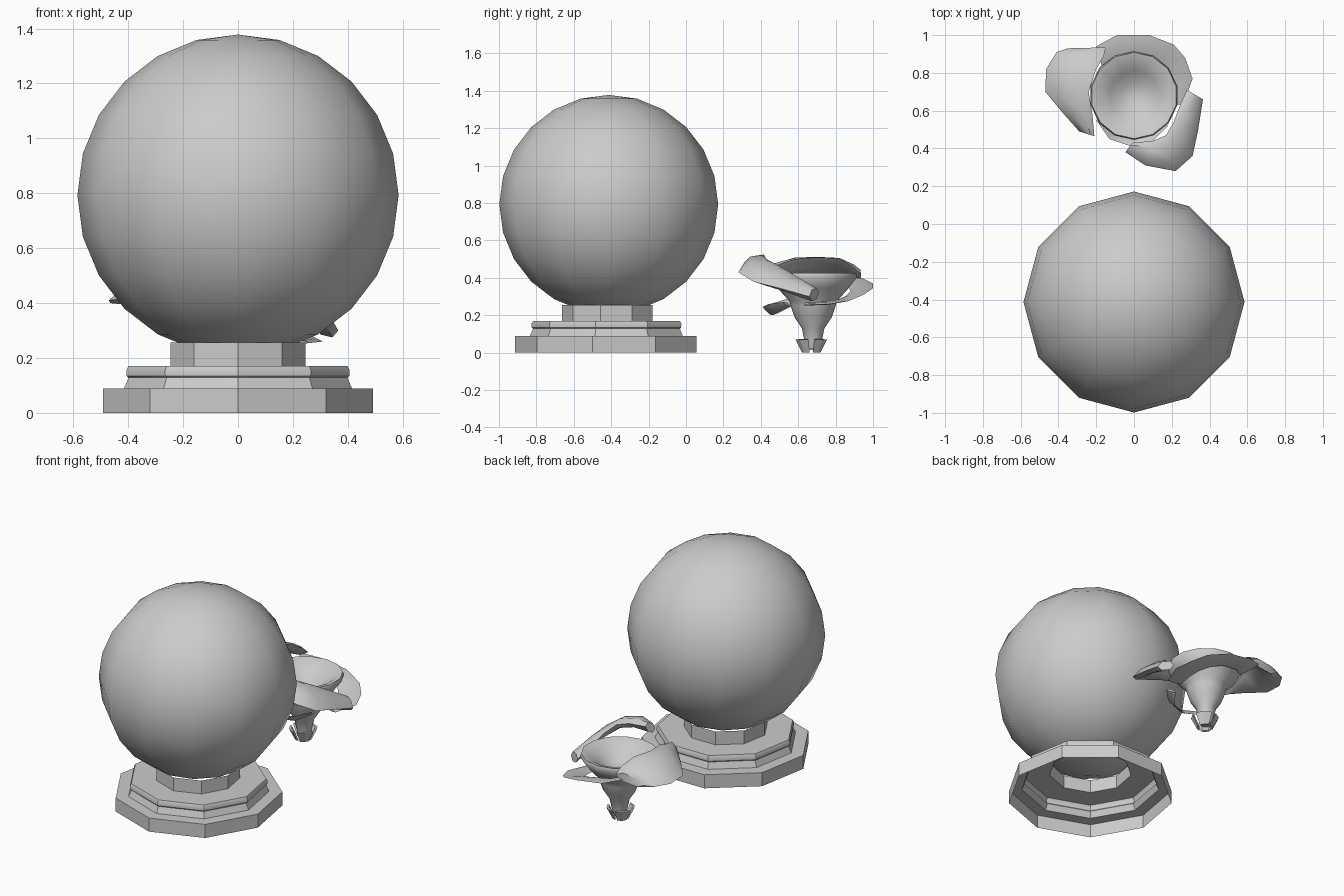
import bpy, bmesh
from math import sin, cos, pi, radians
from mathutils import Vector

if "Cube" in bpy.data.objects:
    bpy.data.objects.remove(bpy.data.objects["Cube"])


def make(name, verts, faces, angle=35):
    me = bpy.data.meshes.new(name)
    me.from_pydata(verts, [], faces)
    bm = bmesh.new()
    bm.from_mesh(me)
    bmesh.ops.remove_doubles(bm, verts=bm.verts, dist=0.0005)
    bmesh.ops.recalc_face_normals(bm, faces=bm.faces)
    bm.to_mesh(me)
    bm.free()
    ob = bpy.data.objects.new(name, me)
    bpy.context.collection.objects.link(ob)
    bpy.context.view_layer.objects.active = ob
    for o in bpy.context.selected_objects:
        o.select_set(False)
    ob.select_set(True)
    bpy.ops.object.shade_smooth_by_angle(angle=radians(angle))
    return ob


def revolve(name, profile, n, centre, angle=35):
    """Spin an (r, z) profile about a vertical axis, one corner facing -y."""
    verts = [(centre[0] + r * cos(-pi / 2 + 2 * pi * i / n),
              centre[1] + r * sin(-pi / 2 + 2 * pi * i / n), z)
             for r, z in profile for i in range(n)]
    faces = [(k * n + i, k * n + (i + 1) % n, (k + 1) * n + (i + 1) % n, (k + 1) * n + i)
             for k in range(len(profile) - 1) for i in range(n)]
    return make(name, verts, faces, angle)


def petal(name, stations, thick):
    """Loft a rounded strip through pairs of (inner, outer) edge points."""
    verts, faces = [], []
    for a, b in stations:
        a, b = Vector(a), Vector(b)
        up = Vector((0, 0, thick / 2))
        verts += [a, a.lerp(b, 0.25) + up, a.lerp(b, 0.75) + up,
                  b, a.lerp(b, 0.75) - up, a.lerp(b, 0.25) - up]
    for k in range(len(stations) - 1):
        for i in range(6):
            j = (i + 1) % 6
            faces.append((k * 6 + i, k * 6 + j, k * 6 + 6 + j, k * 6 + 6 + i))
    last = len(verts) - 6
    faces += [tuple(range(6)), tuple(range(last, last + 6))]
    return make(name, verts, faces, 50)


# Ball on its stepped, open-bottomed stand
BALL = (0, -0.413)
bpy.ops.mesh.primitive_uv_sphere_add(segments=12, ring_count=12, radius=0.585,
                                     location=(*BALL, 0.793))
ball = bpy.context.object
ball.name = "ball"
bpy.ops.object.shade_smooth()
revolve("stand", [(0.5, 0), (0.5, 0.088), (0.422, 0.088), (0.405, 0.128), (0.412, 0.135),
                  (0.413, 0.155), (0.405, 0.17), (0.25, 0.17), (0.25, 0.256)], 9, BALL, 30)

# Flower cup with hollow funnel and tapering stem
FLOWER = (0, 0.68)
revolve("flower_cup", [(0, 0.015), (0.035, 0.02), (0.048, 0.07), (0.06, 0.13), (0.1, 0.19),
                       (0.12, 0.25), (0.127, 0.275), (0.19, 0.345), (0.235, 0.405),
                       (0.228, 0.425), (0.19, 0.415), (0.13, 0.375), (0.07, 0.33),
                       (0, 0.32)], 14, FLOWER, 60)

# Small foot leaves around the stem
for i in range(4):
    v = []
    for r, z, half in ((0.05, 0, 0.6), (0.085, 0.07, 0.62), (0.07, 0.072, 0.5), (0.035, 0, 0.5)):
        for d in (-half, 0, half):
            t = pi / 4 + i * pi / 2 + d
            v.append((FLOWER[0] + r * cos(t), 0.67 + r * sin(t), z))
    f = [(k * 3 + j, k * 3 + j + 1, (k + 1) % 4 * 3 + j + 1, (k + 1) % 4 * 3 + j)
         for k in range(4) for j in range(2)]
    f += [(0, 3, 6, 9), (2, 5, 8, 11)]
    make("foot_leaf", v, f, 30)

# Left petal rises towards the cup
petal("left_petal", [
    ((-.21, .465, .46), (-.29, .49, .42)),
    ((-.22, .58, .50), (-.37, .58, .42)),
    ((-.24, .70, .51), (-.47, .70, .41)),
    ((-.20, .82, .505), (-.465, .82, .40)),
    ((-.16, .89, .46), (-.41, .91, .40)),
    ((-.15, .935, .42), (-.35, .93, .40))], 0.055)

# Right petal sweeps from the front down to the side
petal("right_petal", [
    ((-.01, .43, .50), (-.045, .38, .48)),
    ((.10, .44, .495), (.06, .31, .48)),
    ((.17, .47, .48), (.22, .28, .43)),
    ((.21, .54, .44), (.31, .36, .38)),
    ((.24, .62, .39), (.34, .50, .345)),
    ((.28, .71, .32), (.365, .66, .30))], 0.06)

# Thin back petal spirals down under the cup to the front
petal("back_petal", [
    ((-.16, .80, .37), (-.20, .94, .40)),
    ((-.08, .87, .35), (-.09, 1.0, .37)),
    ((.04, .88, .33), (.08, 1.0, .345)),
    ((.12, .85, .30), (.21, .95, .31)),
    ((.16, .80, .28), (.27, .88, .28)),
    ((.17, .73, .27), (.31, .77, .26)),
    ((.16, .64, .265), (.26, .63, .255))], 0.012)
petal("low_petal", [
    ((.14, .56, .25), (.18, .52, .27)),
    ((.08, .48, .21), (.10, .44, .26)),
    ((-.01, .46, .20), (-.01, .41, .245)),
    ((-.11, .49, .21), (-.13, .45, .26)),
    ((-.17, .57, .25), (-.20, .55, .29))], 0.012)
